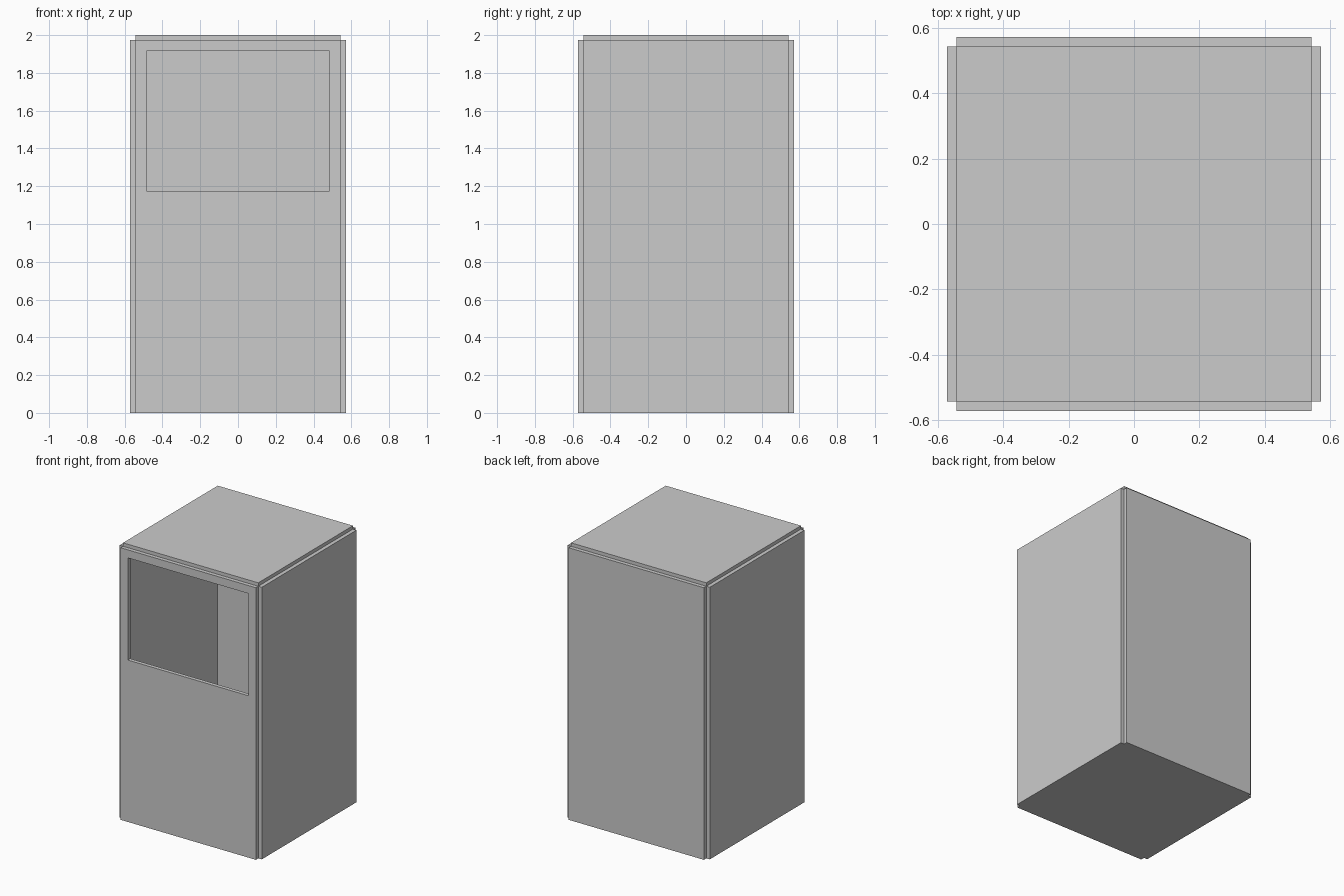
import bpy

if "Cube" in bpy.data.objects:
    bpy.data.objects.remove(bpy.data.objects["Cube"])

INNER = 0.543   # half width of the inside space
OUTER = 0.571   # half width including panel thickness
WALL_TOP = 1.975


def box(name, lo, hi):
    """Axis-aligned box between two opposite corners."""
    centre = [(a + b) / 2 for a, b in zip(lo, hi)]
    bpy.ops.mesh.primitive_cube_add(size=1, location=centre)
    ob = bpy.context.object
    ob.name = name
    ob.scale = [b - a for a, b in zip(lo, hi)]
    bpy.ops.object.transform_apply(location=False, rotation=False, scale=True)
    return ob


# Floor and roof panels
box("floor_panel", (-INNER, -INNER, 0), (INNER, INNER, 0.025))
box("roof_panel", (-INNER, -INNER, WALL_TOP), (INNER, INNER, 2.0))

# Side panels, leaving open notches at the corners
box("left_panel", (-OUTER, -INNER, 0), (-INNER, INNER, WALL_TOP))
box("right_panel", (INNER, -INNER, 0), (OUTER, INNER, WALL_TOP))

# Back and front panels
box("back_panel", (-INNER, INNER, 0), (INNER, OUTER, WALL_TOP))
front = box("front_panel", (-INNER, -OUTER, 0), (INNER, -INNER, WALL_TOP))

# Window opening through the front panel
cutter = box("window_cutter", (-0.485, -0.7, 1.175), (0.485, -0.4, 1.917))
cutter.hide_render = True
cut = front.modifiers.new("window", 'BOOLEAN')
cut.operation = 'DIFFERENCE'
cut.solver = 'EXACT'
cut.object = cutter
bpy.context.view_layer.objects.active = front
bpy.ops.object.modifier_apply(modifier=cut.name)
bpy.data.objects.remove(cutter)
